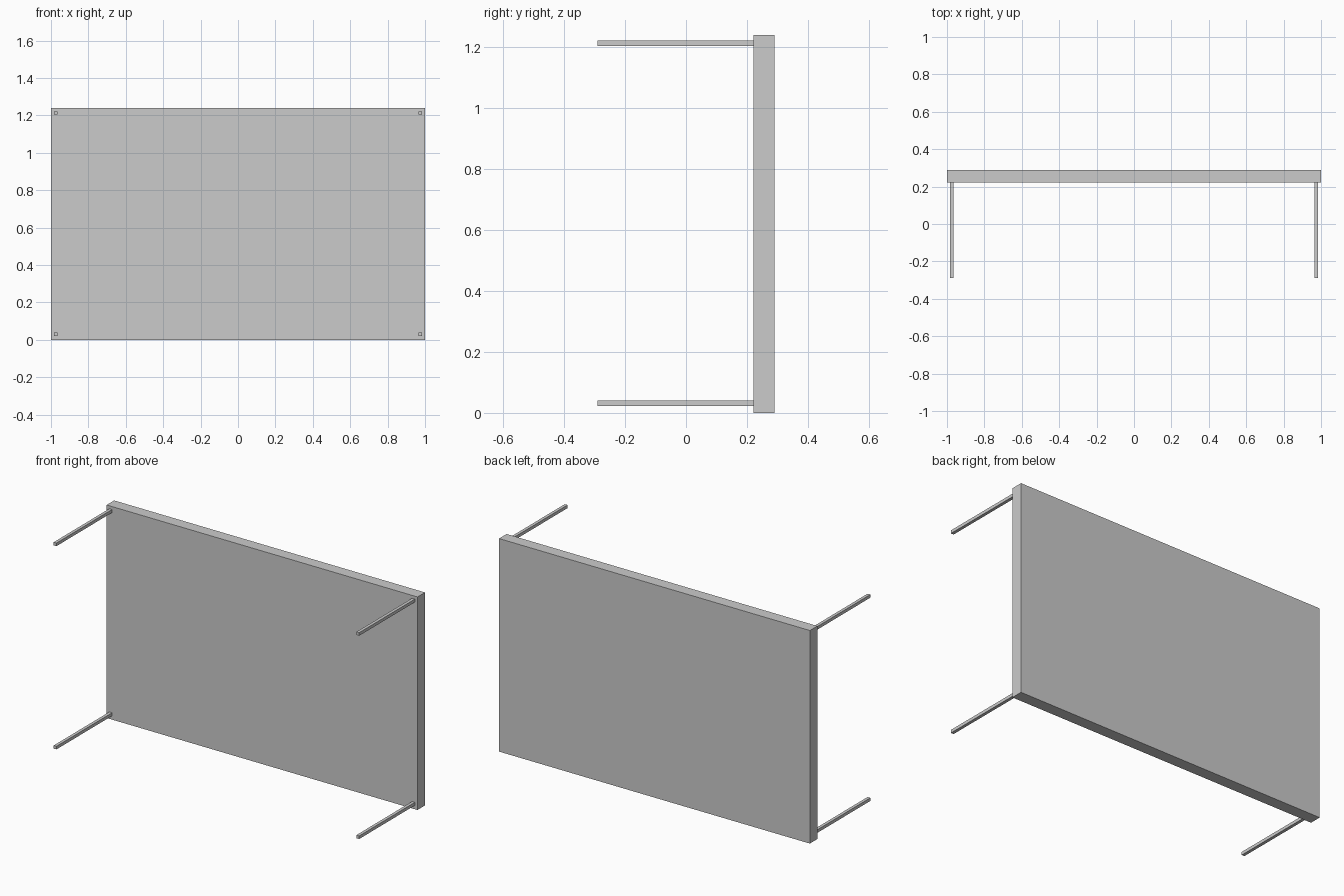
import bpy

if "Cube" in bpy.data.objects:
    bpy.data.objects.remove(bpy.data.objects["Cube"])


def box(name, lo, hi):
    bpy.ops.mesh.primitive_cube_add(size=1, location=[(a + b) / 2 for a, b in zip(lo, hi)])
    ob = bpy.context.object
    ob.name = name
    ob.scale = [b - a for a, b in zip(lo, hi)]
    bpy.ops.object.transform_apply(location=False, rotation=False, scale=True)
    return ob


# Thick table top standing on its long edge
box("table_top", (-1, 0.221, 0), (1, 0.29, 1.239))

# Four thin square legs pointing to the front
r = 0.009
for side, x in (("left", -0.974), ("right", 0.974)):
    for level, z in (("lower", 0.031), ("upper", 1.213)):
        box(f"{level}_{side}_leg", (x - r, -0.29, z - r), (x + r, 0.221, z + r))
